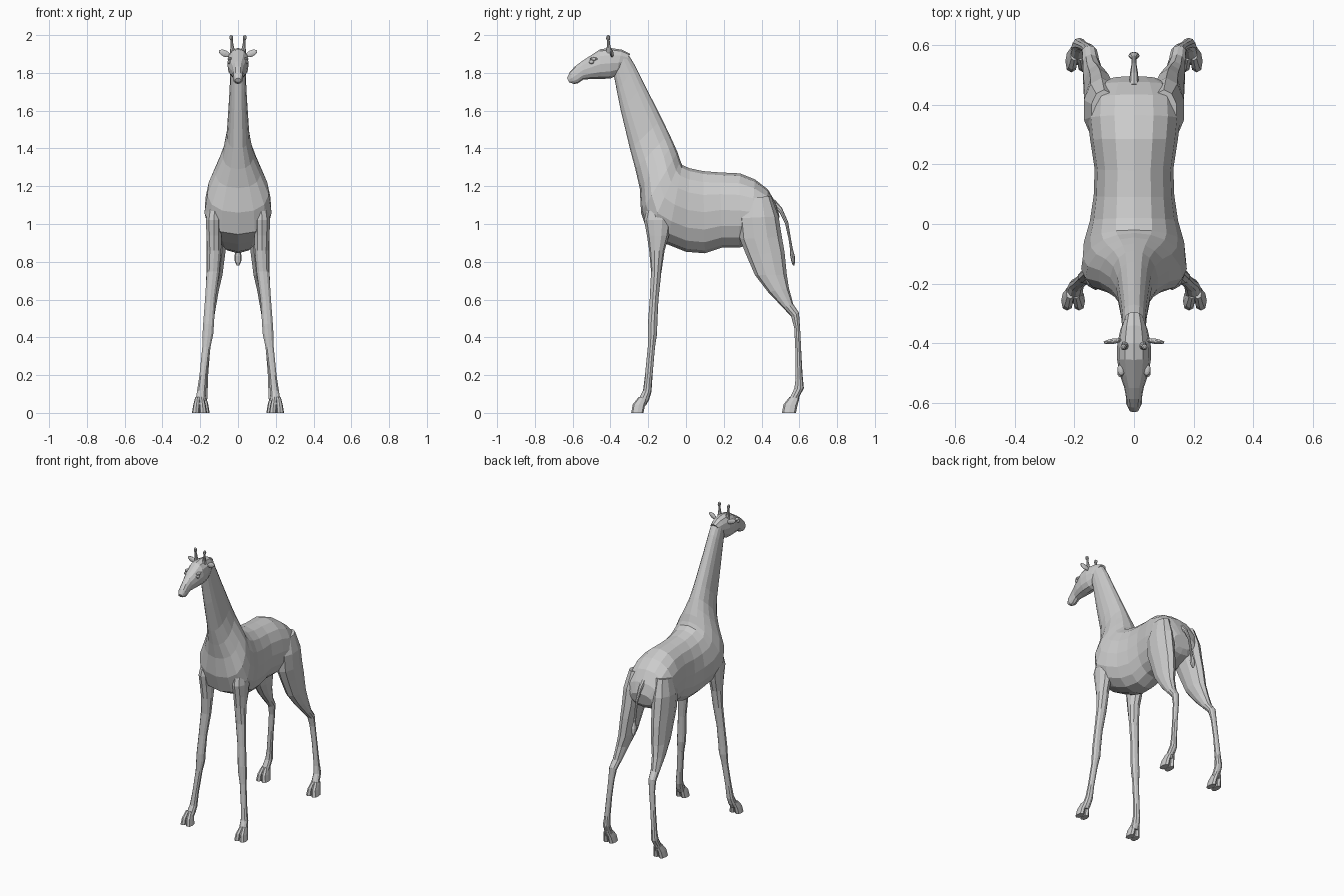
import bpy, bmesh, math
from mathutils import Vector, Matrix


def finish(name, bm, mirror=False):
    bmesh.ops.recalc_face_normals(bm, faces=bm.faces)
    mesh = bpy.data.meshes.new(name)
    bm.to_mesh(mesh)
    bm.free()
    ob = bpy.data.objects.new(name, mesh)
    bpy.context.collection.objects.link(ob)
    if mirror:
        ob.modifiers.new("mirror", 'MIRROR')
    return ob


def loft(name, rings, sides=12, mirror=False, power=1.0):
    """Each ring: (y, z) and (y, z) on the side outline, centre x, half width, optional egg taper."""
    bm = bmesh.new()
    loops = []
    for ya, za, yb, zb, xc, hw, *egg in rings:
        e = egg[0] if egg else 0
        mid = Vector((xc, (ya + yb) / 2, (za + zb) / 2))
        arm = Vector((0, (ya - yb) / 2, (za - zb) / 2))
        loop = []
        for i in range(sides):
            t = 2 * math.pi * i / sides
            c, s = math.cos(t), math.sin(t)
            c = math.copysign(abs(c) ** power, c)
            s = math.copysign(abs(s) ** power, s)
            if abs(s) < 1e-6:
                s = 0
            loop.append(bm.verts.new(mid + arm * c + Vector((hw * s * (1 - e * c), 0, 0))))
        loops.append(loop)
    for a, b in zip(loops, loops[1:]):
        for i in range(sides):
            j = (i + 1) % sides
            bm.faces.new((a[i], a[j], b[j], b[i]))
    bm.faces.new(loops[0])
    bm.faces.new(loops[-1])
    return finish(name, bm, mirror)


def ball(name, loc, size, tilt=0, turn=0):
    bm = bmesh.new()
    m = (Matrix.Translation(loc) @ Matrix.Rotation(turn, 4, 'Z')
         @ Matrix.Rotation(tilt, 4, 'Y') @ Matrix.Diagonal((*size, 1)))
    bmesh.ops.create_uvsphere(bm, u_segments=10, v_segments=7, radius=1, matrix=m)
    return finish(name, bm, True)


# Torso and neck: one skin from the rump, round the chest and up to the skull
loft("torso_and_neck", [
    (.495, 1.04, .475, .96, 0, .08),
    (.476, 1.11, .45, .93, 0, .125),
    (.434, 1.183, .40, .91, 0, .150),
    (.365, 1.236, .34, .89, 0, .155),
    (.285, 1.268, .28, .875, 0, .147),
    (.18, 1.273, .19, .875, 0, .132),
    (.09, 1.28, .10, .845, 0, .135),
    (.02, 1.295, .00, .853, 0, .148, .05),
    (-.02, 1.312, -.10, .893, 0, .168, .15),
    (-.03, 1.335, -.20, .945, 0, .172, .25),
    (-.045, 1.38, -.238, 1.06, 0, .155, .3),
    (-.065, 1.425, -.245, 1.19, 0, .115, .25),
    (-.09, 1.48, -.268, 1.29, 0, .080, .15),
    (-.127, 1.555, -.296, 1.395, 0, .060),
    (-.22, 1.74, -.345, 1.60, 0, .047),
    (-.27, 1.84, -.365, 1.70, 0, .042),
    (-.31, 1.905, -.385, 1.80, 0, .040),
], sides=16, power=.9)

# Head and muzzle
loft("head", [
    (-.295, 1.90, -.345, 1.82, 0, .032),
    (-.34, 1.923, -.37, 1.785, 0, .046),
    (-.40, 1.932, -.40, 1.77, 0, .056),
    (-.455, 1.925, -.45, 1.768, 0, .057),
    (-.508, 1.89, -.50, 1.768, 0, .048),
    (-.55, 1.863, -.545, 1.764, 0, .033),
    (-.587, 1.835, -.572, 1.745, 0, .027),
    (-.615, 1.805, -.592, 1.741, 0, .026),
    (-.630, 1.772, -.618, 1.750, 0, .016),
], sides=12, power=.9)

# Eyes, brows and ears
ball("eyes", (.045, -.500, 1.858), (.011, .014, .011))
ball("brows", (.043, -.488, 1.874), (.013, .022, .009))
ball("ears", (.071, -.393, 1.903), (.034, .009, .017), math.radians(-24), math.radians(-8))

# Horns with knobbed tips
loft("horns", [
    (-.425, 1.90, -.388, 1.90, .028, .015),
    (-.419, 1.94, -.400, 1.94, .031, .009),
    (-.418, 1.972, -.404, 1.972, .034, .006),
    (-.423, 1.982, -.401, 1.982, .035, .010),
    (-.421, 1.995, -.403, 1.995, .036, .009),
    (-.416, 2.0, -.408, 2.0, .036, .004),
], sides=8, mirror=True)

# Front legs
loft("front_legs", [
    (-.195, 1.13, -.08, 1.13, .120, .035),
    (-.222, 1.02, -.075, 1.02, .128, .044),
    (-.207, .94, -.09, .94, .127, .042),
    (-.195, .86, -.113, .86, .126, .039),
    (-.185, .75, -.131, .74, .132, .035),
    (-.192, .60, -.146, .60, .147, .029),
    (-.202, .47, -.152, .47, .156, .030),
    (-.202, .42, -.153, .42, .159, .030),
    (-.202, .35, -.164, .35, .167, .023),
    (-.217, .20, -.177, .20, .184, .021),
    (-.227, .12, -.183, .11, .193, .025),
    (-.250, .075, -.195, .07, .198, .027),
    (-.268, .045, -.212, .04, .201, .026),
], sides=10, mirror=True)

# Hind legs
loft("hind_legs", [
    (.31, 1.13, .45, 1.15, .100, .045),
    (.275, 1.03, .490, 1.04, .108, .063),
    (.285, .92, .508, .93, .112, .058),
    (.317, .84, .522, .85, .117, .052),
    (.365, .73, .534, .73, .125, .045),
    (.434, .64, .545, .66, .136, .036),
    (.513, .557, .568, .575, .144, .029),
    (.557, .51, .598, .53, .149, .026),
    (.573, .45, .604, .45, .154, .021),
    (.579, .33, .610, .33, .166, .019),
    (.580, .18, .617, .20, .178, .020),
    (.574, .13, .624, .13, .183, .024),
    (.550, .08, .602, .09, .187, .026),
    (.533, .045, .592, .05, .189, .026),
], sides=10, mirror=True)

# Cloven hooves: two toes under every leg
for leg, x0, toe, heel in (("front", .204, -.290, -.225), ("hind", .190, .508, .582)):
    for side, sx in (("outer", 1), ("inner", -1)):
        loft(f"{leg}_{side}_hooves", [
            (toe + .040, .085, heel + .018, .075, x0 + sx * .010, .013),
            (toe + .008, .045, heel + .008, .04, x0 + sx * .016, .017),
            (toe, 0, heel, 0, x0 + sx * .020, .020),
        ], sides=8, mirror=True, power=.8)

# Tail with a small tuft
loft("tail", [
    (.455, 1.09, .470, 1.13, 0, .016),
    (.495, 1.06, .508, 1.085, 0, .014),
    (.525, 1.00, .541, 1.01, 0, .009),
    (.543, .92, .556, .92, 0, .008),
    (.550, .87, .565, .87, 0, .010),
    (.552, .83, .576, .83, 0, .019),
    (.558, .80, .577, .80, 0, .017),
    (.566, .78, .574, .78, 0, .006),
], sides=8)
